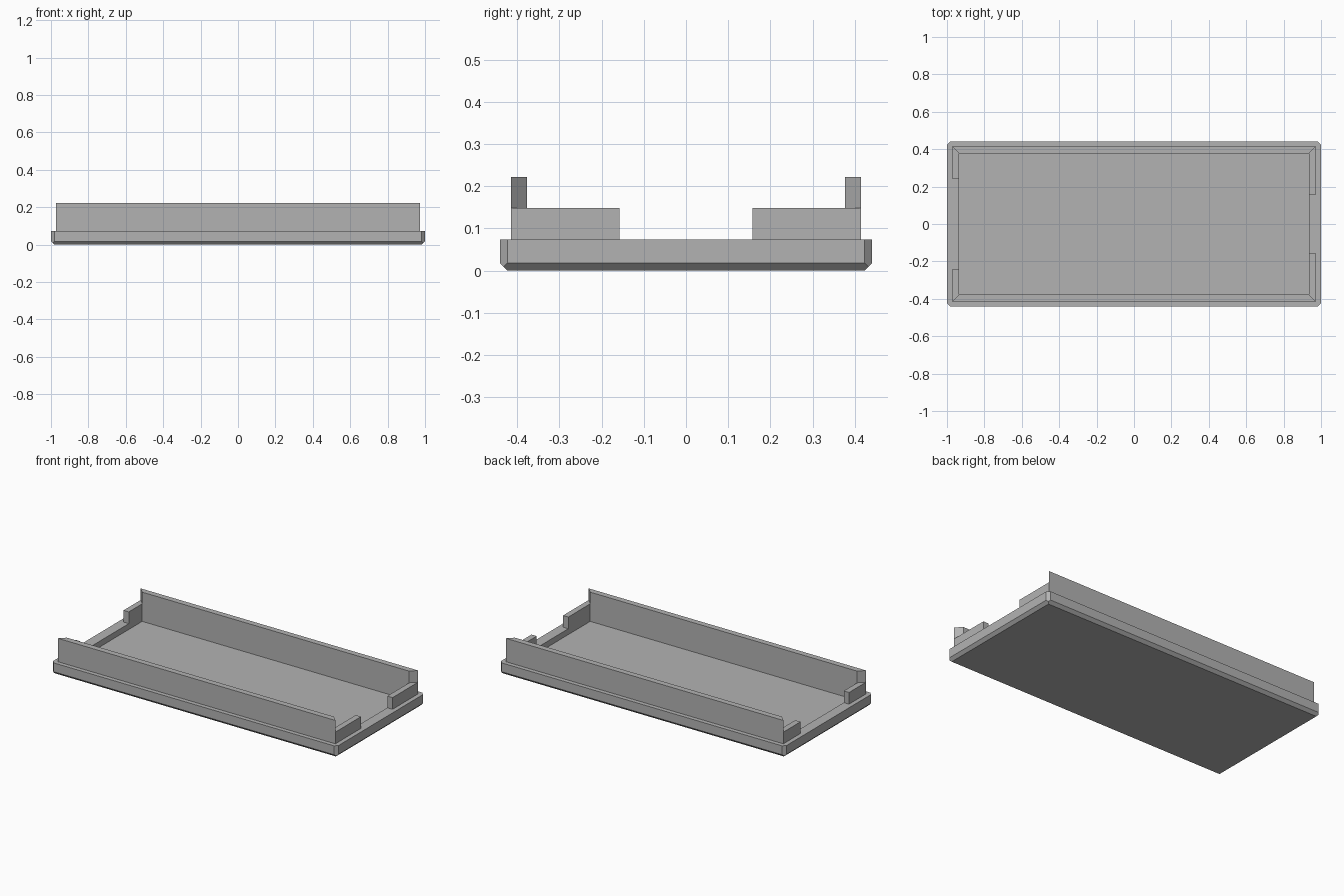
import bpy
import bmesh

cube = bpy.data.objects.get("Cube")
if cube:
    bpy.data.objects.remove(cube, do_unlink=True)

# Single plain grey
GREY = (0.45, 0.45, 0.45, 1)
mat = bpy.data.materials.new("mid grey")
mat.use_nodes = True
mat.diffuse_color = GREY
mat.node_tree.nodes["Principled BSDF"].inputs["Base Color"].default_value = GREY

# Main sizes
X, Y = 1.0, 0.441            # tray outside
OX, OY = 0.972, 0.414        # wall outside
IX, IY = 0.935, 0.377        # wall inside
CH = 0.018                   # chamfer
FLOOR, RIM, TAB, TOP = 0.037, 0.074, 0.148, 0.222


def ring(x, y, c, z):
    """Rectangle with corners cut by c, always eight points."""
    return [(x, c - y, z), (x, y - c, z), (x - c, y, z), (c - x, y, z),
            (-x, y - c, z), (-x, c - y, z), (c - x, -y, z), (x - c, -y, z)]


def loft(name, rings):
    """Skin a stack of matching rings and cap both ends."""
    bm = bmesh.new()
    loops = [[bm.verts.new(p) for p in r] for r in rings]
    n = len(loops[0])
    for a, b in zip(loops, loops[1:]):
        for i in range(n):
            j = (i + 1) % n
            bm.faces.new((a[i], a[j], b[j], b[i]))
    bm.faces.new(loops[0])
    bm.faces.new(loops[-1])
    bmesh.ops.remove_doubles(bm, verts=bm.verts, dist=1e-5)
    bmesh.ops.recalc_face_normals(bm, faces=bm.faces)
    mesh = bpy.data.meshes.new(name)
    bm.to_mesh(mesh)
    bm.free()
    mesh.materials.append(mat)
    obj = bpy.data.objects.new(name, mesh)
    bpy.context.collection.objects.link(obj)
    return obj


def prism(name, outline, z0, z1):
    return loft(name, [[(x, y, z) for x, y in outline] for z in (z0, z1)])


# Tray with chamfered edges and a sunken floor
loft("tray", [
    ring(X - CH, Y - CH, 0, 0),
    ring(X - CH / 2, Y - CH / 2, 0, CH / 2),
    ring(X, Y, CH, CH),
    ring(X, Y, CH, RIM),
    ring(IX, IY, 0, RIM),
    ring(IX, IY, 0, FLOOR),
])

# Long walls: lower part wraps round the ends as tabs, upper part is mitred
RIGHT_TAB, LEFT_TAB = 0.158, 0.243
lower = [(-OX, OY), (OX, OY), (OX, RIGHT_TAB), (IX, RIGHT_TAB), (IX, IY),
         (-IX, IY), (-IX, LEFT_TAB), (-OX, LEFT_TAB)]
upper = [(-OX, OY), (OX, OY), (IX, IY), (-IX, IY)]
for side, s in (("front", -1), ("back", 1)):
    prism(side + "_wall_with_tabs", [(x, s * y) for x, y in lower], RIM, TAB)
    prism(side + "_wall_top", [(x, s * y) for x, y in upper], TAB, TOP)
